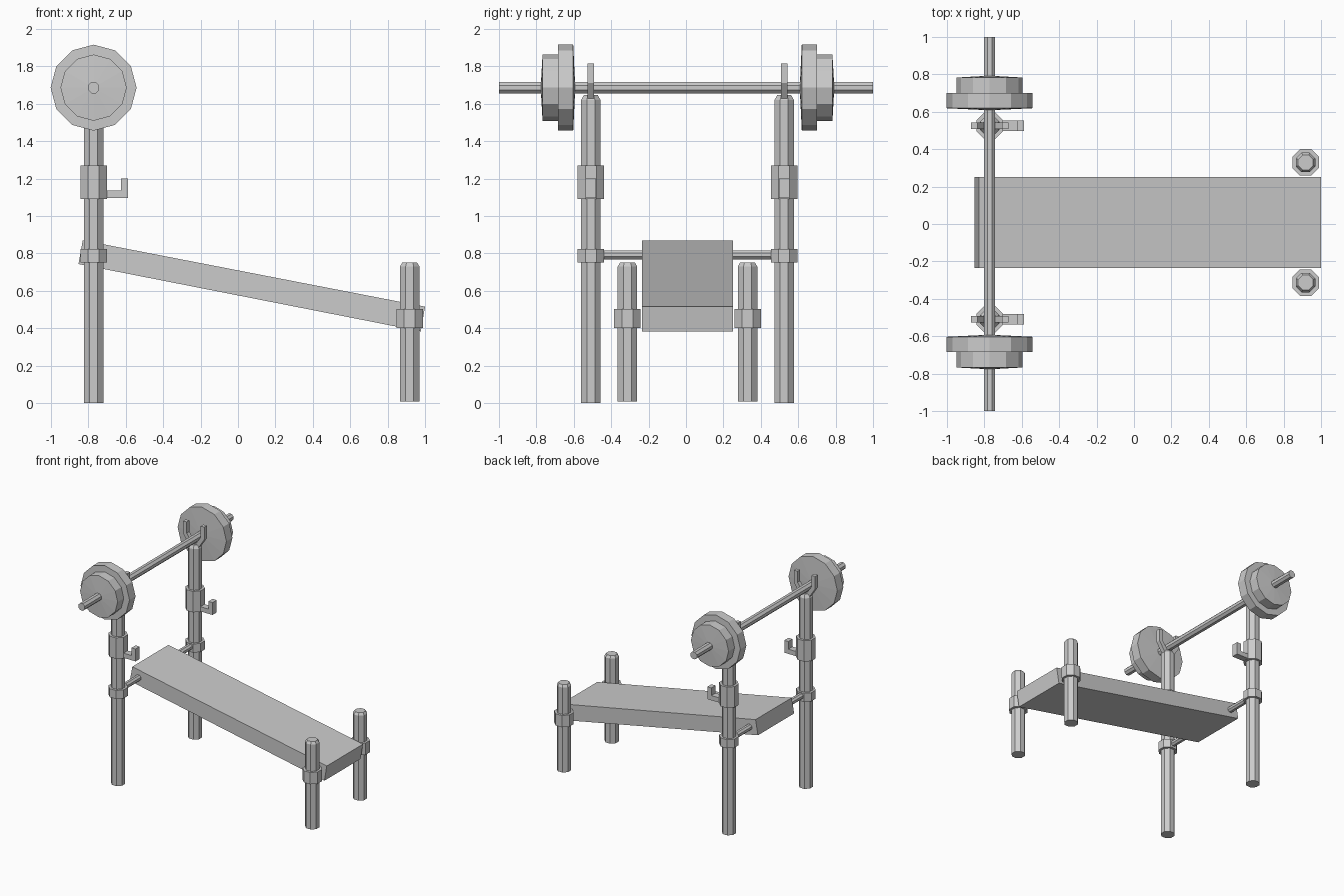
import bpy, bmesh, math
from mathutils import Matrix, Vector

cube = bpy.data.objects.get("Cube")
if cube:
    bpy.data.objects.remove(cube, do_unlink=True)

grey = bpy.data.materials.new("plain grey")
grey.use_nodes = True
colour = (0.6, 0.6, 0.6, 1)
grey.diffuse_color = colour
grey.node_tree.nodes["Principled BSDF"].inputs["Base Color"].default_value = colour

MID = 0.008      # middle of the rack in depth
POST_X = -0.772
LEG_X = 0.918
BAR_Z = 1.686
UP = Matrix.Identity(4)


def finish(name, bm, matrix=UP):
    bm.transform(matrix)
    bmesh.ops.recalc_face_normals(bm, faces=bm.faces)
    mesh = bpy.data.meshes.new(name)
    bm.to_mesh(mesh)
    bm.free()
    mesh.materials.append(grey)
    obj = bpy.data.objects.new(name, mesh)
    bpy.context.collection.objects.link(obj)
    return obj


def turned(name, rings, centre, sides=8, turn=UP):
    """Faceted solid from (flat-to-centre radius, height) rings; radius 0 is a point."""
    bm = bmesh.new()
    loops = []
    for radius, height in rings:
        if radius == 0:
            loops.append([bm.verts.new((0, 0, height))] * sides)
            continue
        r = radius / math.cos(math.pi / sides)
        phase = math.pi / sides if sides == 8 else 0
        angles = [phase + math.tau * i / sides for i in range(sides)]
        loops.append([bm.verts.new((r * math.cos(a), r * math.sin(a), height)) for a in angles])
    for low, high in zip(loops, loops[1:]):
        for i in range(sides):
            j = (i + 1) % sides
            corners = dict.fromkeys((low[i], low[j], high[j], high[i]))
            bm.faces.new(list(corners))
    for end, loop in ((rings[0], loops[0]), (rings[-1], loops[-1])):
        if end[0] > 0:
            bm.faces.new(loop)
    return finish(name, bm, Matrix.Translation(centre) @ turn)


def slab(name, outline, y, width):
    """Side outline in x and z, extruded in depth."""
    bm = bmesh.new()
    face = bm.faces.new([bm.verts.new((x, y - width / 2, z)) for x, z in outline])
    extruded = bmesh.ops.extrude_face_region(bm, geom=[face])["geom"]
    verts = [v for v in extruded if isinstance(v, bmesh.types.BMVert)]
    bmesh.ops.translate(bm, verts=verts, vec=(0, width, 0))
    return finish(name, bm)


along_y = Matrix.Rotation(-math.pi / 2, 4, 'X')

# Sloping bench board and its support rod
slab("bench_board", [(-0.83, 0.87), (1.0, 0.515), (0.977, 0.383), (-0.853, 0.743)], MID, 0.486)
turned("support_rod", [(0.024, -0.5), (0.024, 0.5)], (POST_X, MID, 0.792), turn=along_y)

# Barbell rod
turned("barbell_rod", [(0.03, -1), (0.03, 1)], (POST_X, 0, BAR_Z), turn=along_y)

for side, s in (("front", -1), ("rear", 1)):
    post_y = MID + s * 0.517
    leg_y = MID + s * 0.321

    # Tall post with two collars
    turned(side + "_post", [(0.052, 0), (0.052, 1.62), (0.036, 1.648)], (POST_X, post_y, 0))
    turned(side + "_lower_collar", [(0.071, 0.75), (0.071, 0.823)], (POST_X, post_y, 0))
    turned(side + "_upper_collar", [(0.071, 1.092), (0.071, 1.27)], (POST_X, post_y, 0))

    # Safety hook on the upper collar
    slab(side + "_hook", [(-0.73, 1.095), (-0.588, 1.095), (-0.588, 1.2),
                          (-0.626, 1.2), (-0.626, 1.135), (-0.73, 1.135)], post_y, 0.056)

    # Forked cradle on the post top, an arm each way
    for arm, d in (("left", 1), ("right", -1)):
        outline = [(0, 1.61), (0.035, 1.61), (0.1, 1.71), (0.1, 1.815),
                   (0.066, 1.815), (0.066, 1.72), (0.02, 1.655), (0, 1.655)]
        slab(f"{side}_cradle_{arm}_arm", [(POST_X + d * x, z) for x, z in outline], post_y, 0.036)

    # Short leg with collar
    turned(side + "_leg", [(0.052, 0.008), (0.052, 0.73), (0.04, 0.75)], (LEG_X, leg_y, 0))
    turned(side + "_leg_collar", [(0.071, 0.402), (0.071, 0.502)], (LEG_X, leg_y, 0))

    # Weight plates with slightly domed outer faces
    turn = Matrix.Rotation(-s * math.pi / 2, 4, 'X')
    hub = (POST_X, MID, BAR_Z)
    turned(side + "_large_plate", [(0, 0.6), (0.222, 0.611), (0.222, 0.692), (0, 0.698)],
           hub, 12, turn)
    turned(side + "_small_plate", [(0, 0.685), (0.171, 0.692), (0.171, 0.775), (0, 0.785)],
           hub, 12, turn)
